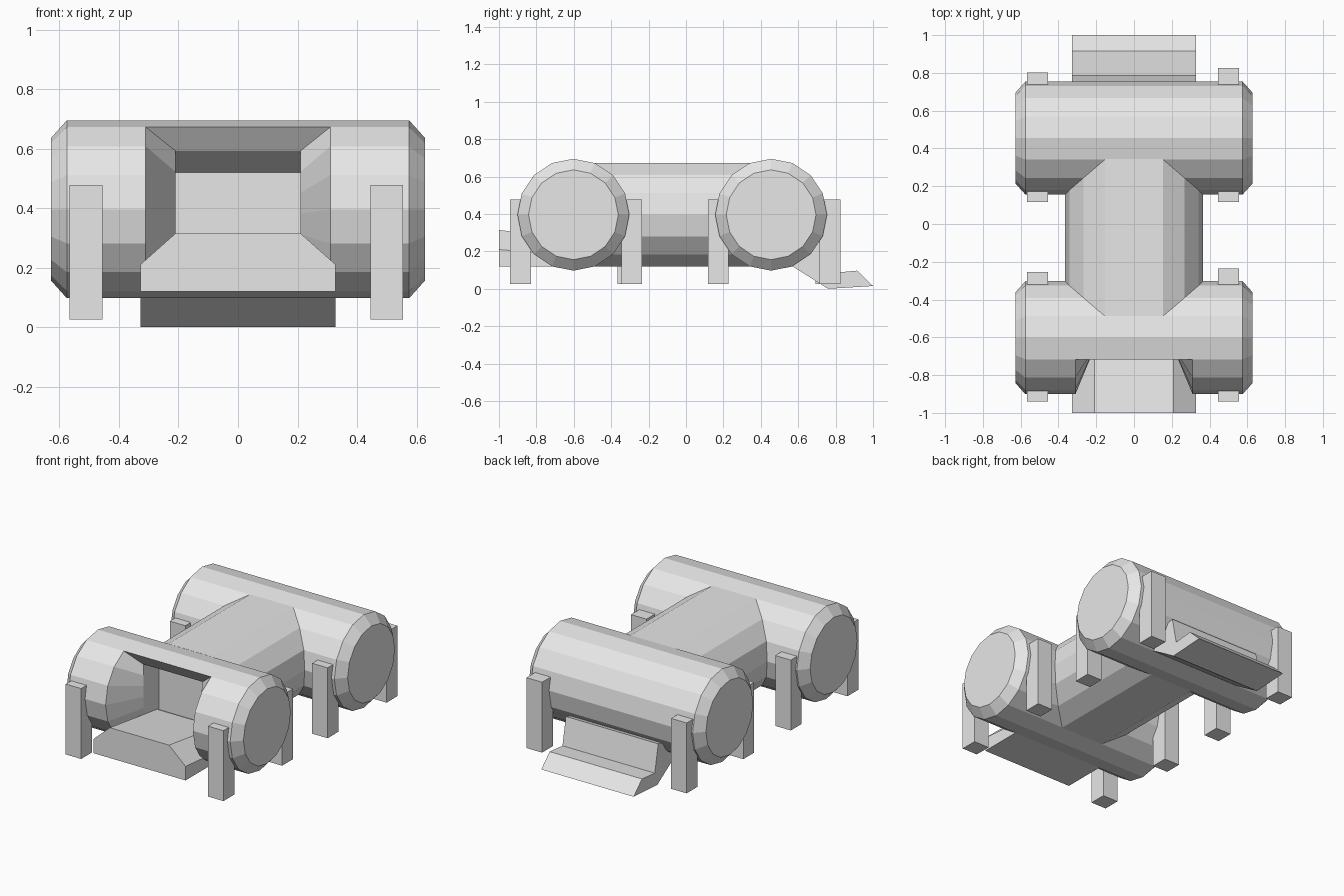
import bpy
import bmesh
from math import sin, cos, tau

cube = bpy.data.objects.get("Cube")
if cube:
    bpy.data.objects.remove(cube)

# Single pale grey material
grey = bpy.data.materials.new("pale_grey")
grey.use_nodes = True
color = (0.8, 0.8, 0.8, 1)
grey.diffuse_color = color
grey.node_tree.nodes["Principled BSDF"].inputs["Base Color"].default_value = color

SIDES = 16
AXIS_Z = 0.396
RADIUS = 0.299


def finish(name, bm):
    bmesh.ops.recalc_face_normals(bm, faces=bm.faces)
    mesh = bpy.data.meshes.new(name)
    bm.to_mesh(mesh)
    bm.free()
    mesh.materials.append(grey)
    obj = bpy.data.objects.new(name, mesh)
    bpy.context.collection.objects.link(obj)
    return obj


def bridge(bm, a, b, skip=()):
    n = len(a)
    for i in range(n):
        if i not in skip:
            j = (i + 1) % n
            bm.faces.new((a[i], a[j], b[j], b[i]))


def loft(name, loops):
    bm = bmesh.new()
    rings = [[bm.verts.new(p) for p in loop] for loop in loops]
    for a, b in zip(rings, rings[1:]):
        bridge(bm, a, b)
    bm.faces.new(rings[0])
    bm.faces.new(rings[-1])
    return finish(name, bm)


def drum(name, y, opening=False):
    """Sideways barrel with bevelled ends and, if asked, a recessed doorway."""
    bm = bmesh.new()
    rings = []
    stations = [(-0.628, 0.24), (-0.575, RADIUS), (-0.31, RADIUS),
                (0.31, RADIUS), (0.575, RADIUS), (0.628, 0.24)]
    for x, r in stations:
        rings.append([bm.verts.new((x, y - r * sin(tau * k / SIDES),
                                    AXIS_Z + r * cos(tau * k / SIDES)))
                      for k in range(SIDES)])
    first, last = 1, 6
    for i in range(len(rings) - 1):
        hole = range(first, last) if opening and i == 2 else ()
        bridge(bm, rings[i], rings[i + 1], hole)
    bm.faces.new(rings[0])
    bm.faces.new(rings[-1])
    if opening:
        # Funnel walls, throat and back wall of the doorway
        left, right = rings[2][first:last + 1], rings[3][first:last + 1]
        loop = left + right[::-1]
        steps = last - first
        for depth, top in ((-0.66, 0.592), (-0.5, 0.52)):
            heights = [top + (0.24 - top) * i / steps for i in range(steps + 1)]
            pts = [(-0.21, depth, z) for z in heights]
            pts += [(0.21, depth, z) for z in reversed(heights)]
            inner = [bm.verts.new(p) for p in pts]
            bridge(bm, loop, inner)
            loop = inner
        bm.faces.new(loop)
    return finish(name, bm)


drum("front_drum", -0.602, opening=True)
drum("back_drum", 0.455)

# Connecting body: rounded tube with flattened top and bottom
half = [(0.153, 0.277), (0.267, 0.212), (0.342, 0.115), (0.365, 0)]
quarter = half + [(x, -z) for x, z in reversed(half[:-1])]
section = quarter + [(-x, z) for x, z in reversed(quarter)]
loft("middle_body", [[(x, y, AXIS_Z + z) for x, z in section]
                     for y in (-0.488, 0.42)])


# Front porch: chamfered slab whose floor dips towards the doorway
def porch_loop(y, shoulder, top):
    side = [(0.328, 0.12), (0.328, shoulder), (0.21, top)]
    return [(x, y, z) for x, z in side] + [(-x, y, z) for x, z in reversed(side)]


loft("front_porch", [porch_loop(-1.0, 0.21, 0.315), porch_loop(-0.52, 0.17, 0.25)])

# Back step: side profile carried across the width
profile = [(0.57, 0.12), (0.76, 0.0), (1.0, 0.015), (0.915, 0.097),
           (0.785, 0.085), (0.75, 0.26), (0.6, 0.22)]
loft("back_step", [[(x, y, z) for y, z in profile] for x in (-0.328, 0.328)])

# Legs, each hugging one side of a drum
leg_rows = [("front_outer", -0.885, -0.885), ("front_inner", -0.31, -0.29),
            ("back_inner", 0.172, 0.172), ("back_outer", 0.747, 0.77)]
for label, y_right, y_left in leg_rows:
    for side, x, y in (("right", -0.511, y_right), ("left", 0.5, y_left)):
        loft(f"{label}_leg_{side}",
             [[(x + dx, y + dy, z) for dx, dy in
               ((-0.055, -0.055), (0.055, -0.055), (0.055, 0.055), (-0.055, 0.055))]
              for z in (0.025, 0.477)])
